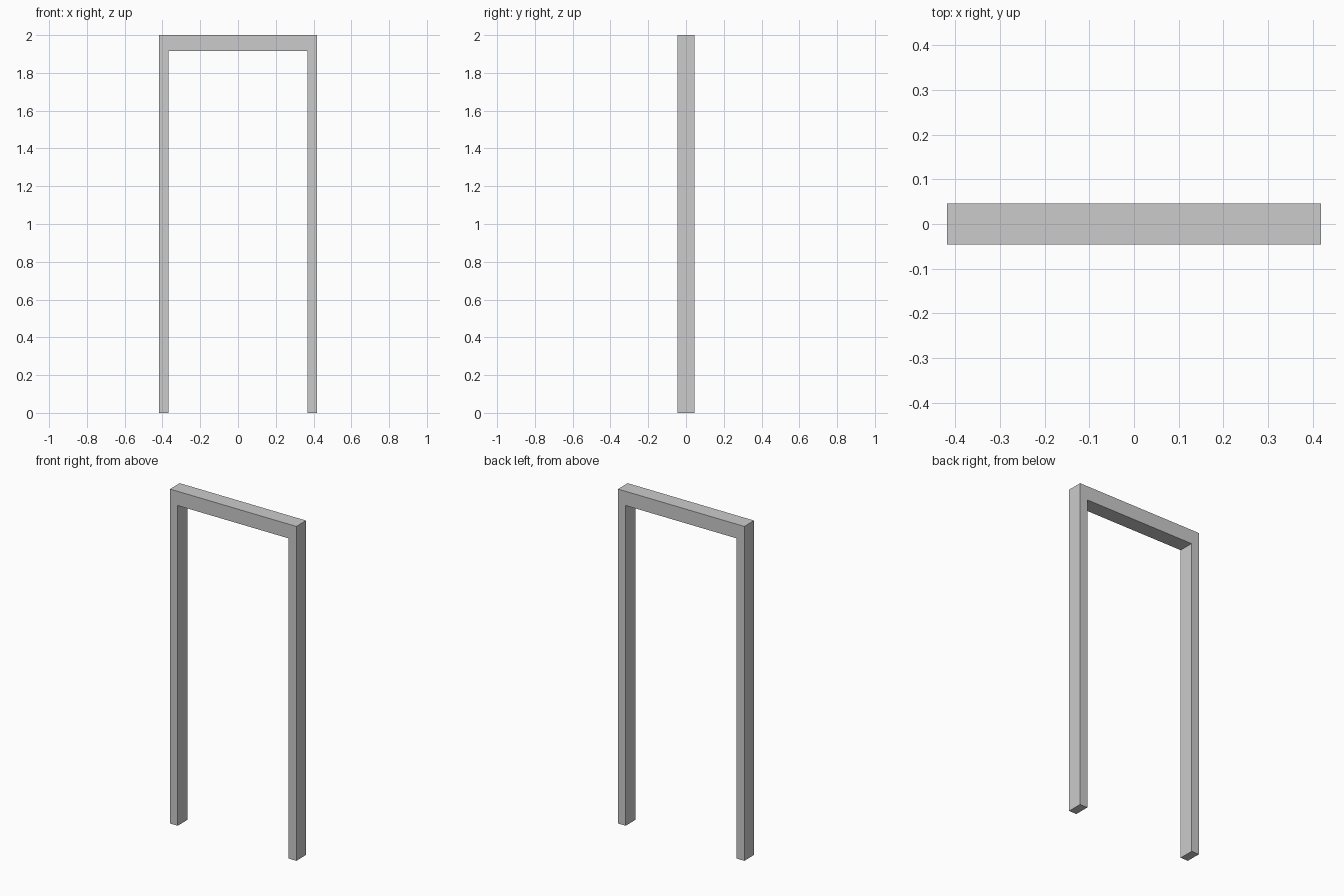
import bpy
import bmesh

if "Cube" in bpy.data.objects:
    bpy.data.objects.remove(bpy.data.objects["Cube"])

HALF_WIDTH = 0.418    # outer half width
HALF_OPENING = 0.367  # inner half width
HEIGHT = 2.0
OPENING_HEIGHT = 1.915
HALF_DEPTH = 0.046

# Right half of the U-shaped outline, mirrored for the left half
right = [(HALF_OPENING, OPENING_HEIGHT), (HALF_OPENING, 0),
         (HALF_WIDTH, 0), (HALF_WIDTH, HEIGHT)]
outline = right + [(-x, z) for x, z in reversed(right)]

# Door frame: two jambs and a header as one extruded profile
bm = bmesh.new()
face = bm.faces.new([bm.verts.new((x, -HALF_DEPTH, z)) for x, z in outline])
extruded = bmesh.ops.extrude_face_region(bm, geom=[face], use_keep_orig=True)
moved = [v for v in extruded["geom"] if isinstance(v, bmesh.types.BMVert)]
bmesh.ops.translate(bm, verts=moved, vec=(0, 2 * HALF_DEPTH, 0))
bmesh.ops.recalc_face_normals(bm, faces=bm.faces)

mesh = bpy.data.meshes.new("door_frame")
bm.to_mesh(mesh)
bm.free()
door_frame = bpy.data.objects.new("door_frame", mesh)
bpy.context.collection.objects.link(door_frame)
